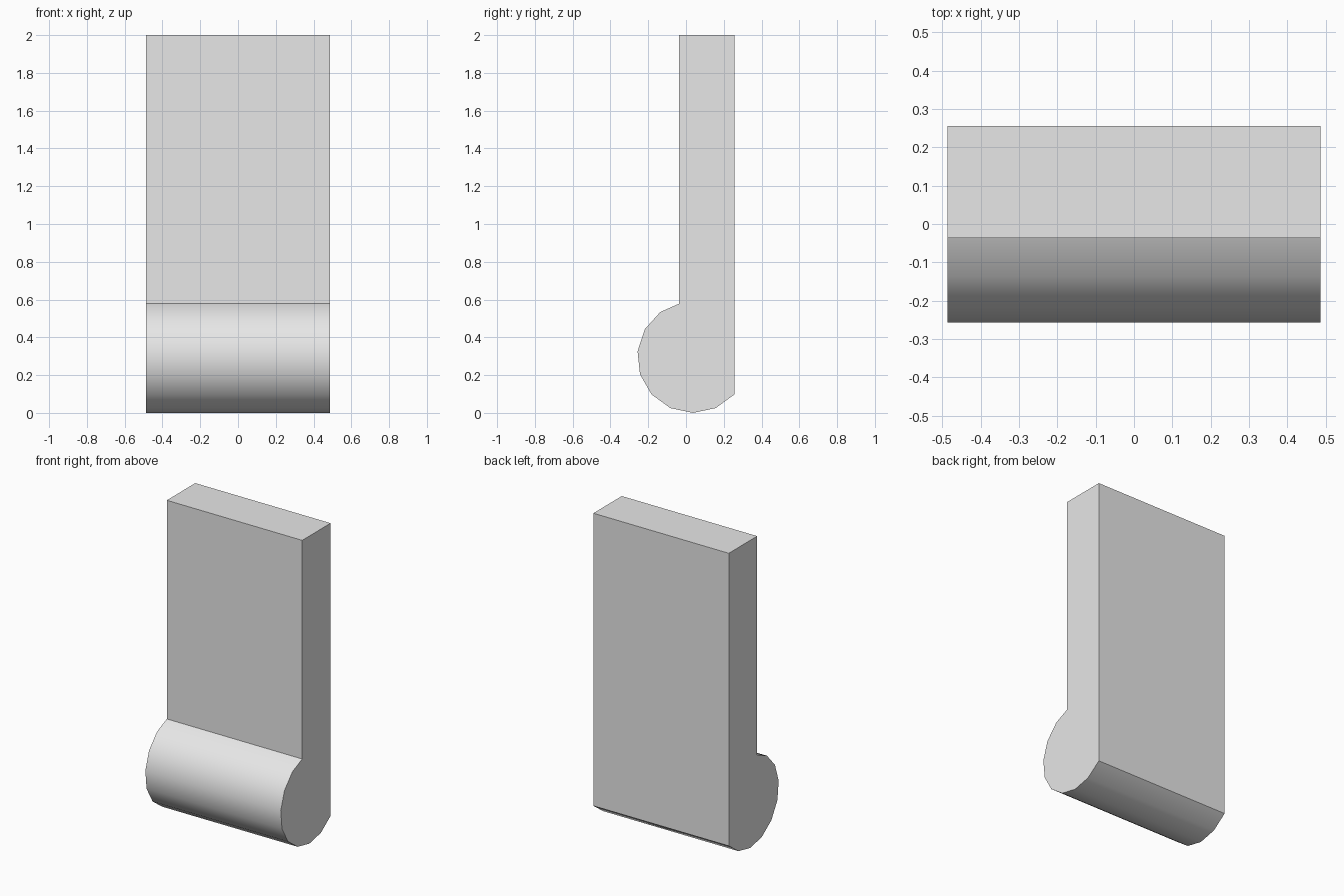
import bpy, bmesh, math

cube = bpy.data.objects.get("Cube")
if cube:
    bpy.data.objects.remove(cube)

HALF_WIDTH = 0.487
RADIUS, CENTRE_Y, SIDES = 0.295, 0.037, 15
SLAB_FRONT, SLAB_TOP = -0.036, 2.0

grey = bpy.data.materials.new("plain grey")
grey.use_nodes = True
colour = (0.8, 0.8, 0.8, 1)
grey.diffuse_color = colour
grey.node_tree.nodes["Principled BSDF"].inputs["Base Color"].default_value = colour


def arc_point(step):
    """Point on the round foot, counted from its lowest corner to the front."""
    a = 2 * math.pi * step / SIDES
    return (CENTRE_Y - RADIUS * math.sin(a), RADIUS * (1 - math.cos(a)))


# Side profile: round foot from the back corner to where it meets the slab
profile = [arc_point(i) for i in range(-2, 7)]
slab_back = profile[0][0]
(y0, z0), (y1, z1) = arc_point(6), arc_point(7)
meet_z = z0 + (z1 - z0) * (SLAB_FRONT - y0) / (y1 - y0)
profile += [(SLAB_FRONT, meet_z), (SLAB_FRONT, SLAB_TOP), (slab_back, SLAB_TOP)]

# Extrude the profile across the width
bm = bmesh.new()
end = bm.faces.new([bm.verts.new((-HALF_WIDTH, y, z)) for y, z in profile])
grown = bmesh.ops.extrude_face_region(bm, geom=[end], use_keep_orig=True)
moved = [g for g in grown["geom"] if isinstance(g, bmesh.types.BMVert)]
bmesh.ops.translate(bm, verts=moved, vec=(2 * HALF_WIDTH, 0, 0))
bmesh.ops.recalc_face_normals(bm, faces=bm.faces)

mesh = bpy.data.meshes.new("slab_with_round_foot")
bm.to_mesh(mesh)
bm.free()
mesh.materials.append(grey)
slab = bpy.data.objects.new("slab_with_round_foot", mesh)
bpy.context.collection.objects.link(slab)

# Smooth the round foot, keep the slab edges sharp
bpy.context.view_layer.objects.active = slab
slab.select_set(True)
bpy.ops.object.shade_smooth_by_angle(angle=math.radians(30))
